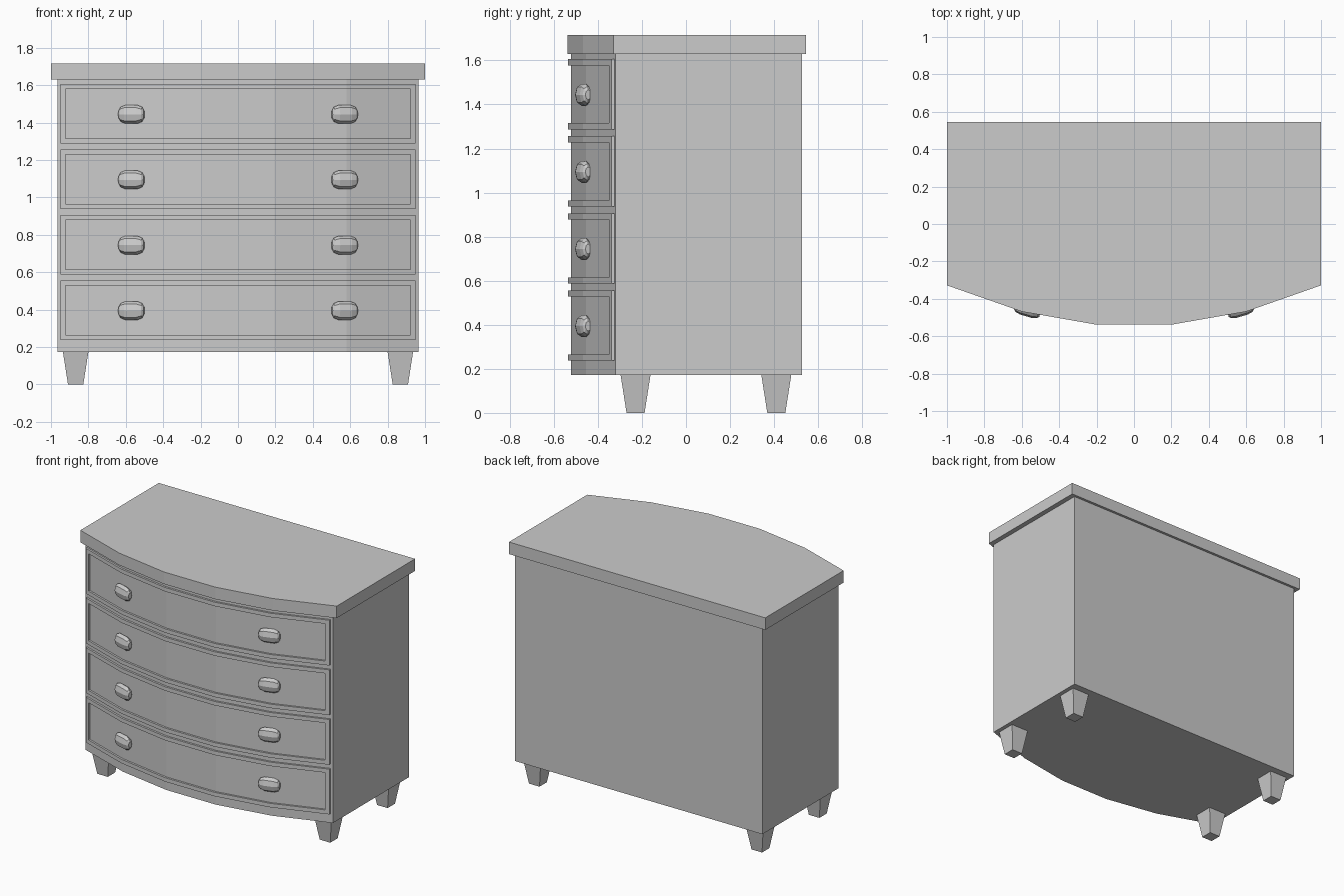
import bpy, bmesh, math
from mathutils import Matrix, Vector

if "Cube" in bpy.data.objects:
    bpy.data.objects.remove(bpy.data.objects["Cube"])

STEPS = (-1, -0.6, -0.2, 0.2, 0.6, 1)


def finish(name, bm):
    bmesh.ops.recalc_face_normals(bm, faces=bm.faces)
    me = bpy.data.meshes.new(name)
    bm.to_mesh(me)
    bm.free()
    ob = bpy.data.objects.new(name, me)
    bpy.context.collection.objects.link(ob)
    return ob


def loft(bm, rings):
    """Skin a list of equal-length point rings and cap both ends."""
    vs = [[bm.verts.new(p) for p in r] for r in rings]
    n = len(vs[0])
    for a, b in zip(vs, vs[1:]):
        for i in range(n):
            j = (i + 1) % n
            bm.faces.new((a[i], a[j], b[j], b[i]))
    bm.faces.new(vs[0])
    bm.faces.new(vs[-1])


def bow_outline(half, back, side, sag):
    """Plan outline with a five-facet bowed front."""
    pts = [(half * t, side - sag * (1 - t * t)) for t in STEPS]
    return pts + [(half, back), (-half, back)]


def slab(name, outline, z0, z1):
    bm = bmesh.new()
    loft(bm, [[(x, y, z) for x, y in outline] for z in (z0, z1)])
    return finish(name, bm)


# Carcass and overhanging top
body = bow_outline(0.965, 0.527, -0.32, 0.21)
slab("carcass", body, 0.173, 1.63)
slab("top_board", bow_outline(1.0, 0.545, -0.328, 0.219), 1.63, 1.715)
front = body[:6]


def bow_y(x):
    for (x0, y0), (x1, y1) in zip(front, front[1:]):
        if x <= x1:
            return y0 + (y1 - y0) * (x - x0) / (x1 - x0)
    return front[-1][1]


def strip(bm, x0, x1, z0, z1):
    """Raised bead that follows the bowed front."""
    xs = [x0] + [x for x, _ in front if x0 < x < x1] + [x1]
    rings = []
    for x in xs:
        y = bow_y(x)
        rings.append([(x, y - 0.014, z0), (x, y - 0.014, z1),
                      (x, y + 0.01, z1), (x, y + 0.01, z0)])
    loft(bm, rings)


# Drawers: frame beading and a pair of faceted knobs each
KNOB = ((-0.07, 0.45), (-0.06, 0.78), (-0.033, 1), (0.033, 1), (0.06, 0.78), (0.07, 0.45))
for i in range(4):
    z0 = 0.237 + 0.35 * i
    z1 = z0 + 0.319
    w, t = 0.95, 0.028
    bm = bmesh.new()
    strip(bm, -w, w, z0, z0 + t)
    strip(bm, -w, w, z1 - t, z1)
    strip(bm, -w, -w + t, z0 + t, z1 - t)
    strip(bm, w - t, w, z0 + t, z1 - t)
    finish(f"drawer_frame_{i + 1}", bm)
    for s, side in ((-1, "left"), (1, "right")):
        bm = bmesh.new()
        loft(bm, [[(x, 0.03 * k * math.cos(a * math.pi / 4),
                    0.05 * k * math.sin(a * math.pi / 4)) for a in range(8)]
                  for x, k in KNOB])
        ob = finish(f"drawer_knob_{side}_{i + 1}", bm)
        ob.location = (s * 0.57, -0.464, z0 + 0.157)
        ob.rotation_euler.z = s * 0.29

# Tapered feet
for s, side in ((-1, "left"), (1, "right")):
    for y, end in ((-0.229, "front"), (0.41, "back")):
        bm = bmesh.new()
        loft(bm, [[(s * 0.868 + h * a, y + h * b, z)
                   for a, b in ((-1, -1), (1, -1), (1, 1), (-1, 1))]
                  for h, z in ((0.041, 0), (0.068, 0.173))])
        finish(f"foot_{end}_{side}", bm)
